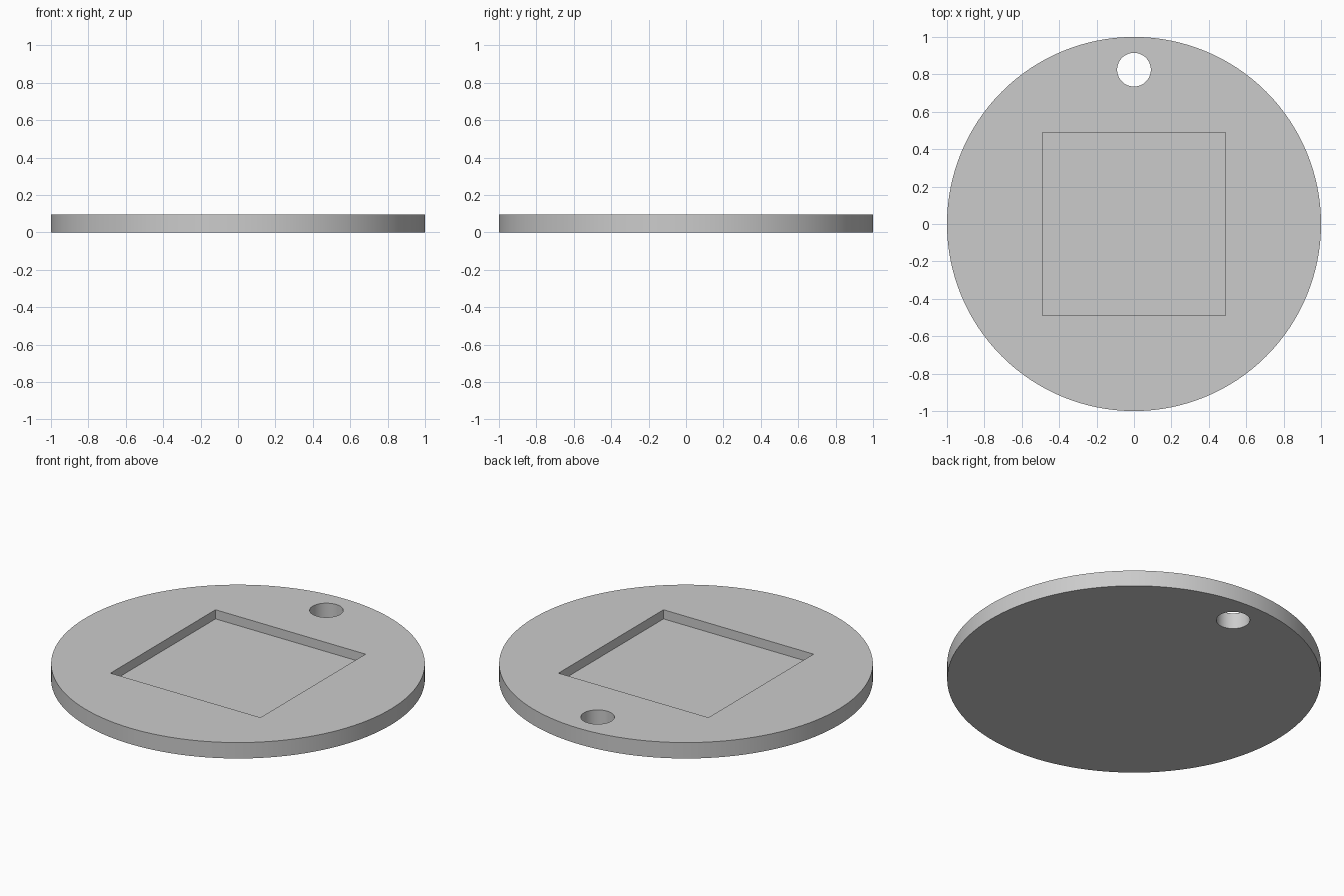
import bpy
import math

default = bpy.data.objects.get("Cube")
if default:
    bpy.data.objects.remove(default, do_unlink=True)

THICKNESS = 0.094
POCKET_FLOOR = 0.04
POCKET_SIDE = 0.98
HOLE_Y = 0.825
HOLE_RADIUS = 0.09

grey = bpy.data.materials.new("light grey")
grey.use_nodes = True
colour = (0.6, 0.6, 0.6, 1)
grey.diffuse_color = colour
grey.node_tree.nodes["Principled BSDF"].inputs["Base Color"].default_value = colour


def cylinder(name, radius, depth, sides, location):
    bpy.ops.mesh.primitive_cylinder_add(
        vertices=sides, radius=radius, depth=depth, location=location)
    obj = bpy.context.object
    obj.name = name
    obj.data.materials.append(grey)
    return obj


def cut(target, cutter):
    """Subtract the cutter from the target, then discard the cutter."""
    cutter.hide_render = True
    mod = target.modifiers.new("cut", 'BOOLEAN')
    mod.operation = 'DIFFERENCE'
    mod.solver = 'EXACT'
    mod.object = cutter
    bpy.context.view_layer.objects.active = target
    bpy.ops.object.modifier_apply(modifier=mod.name)
    bpy.data.objects.remove(cutter, do_unlink=True)


# Round tag body
disc = cylinder("round_tag", 1, THICKNESS, 128, (0, 0, THICKNESS / 2))

# Hanging hole, right through the tag
cut(disc, cylinder("hole_cutter", HOLE_RADIUS, 1, 64, (0, HOLE_Y, 0)))

# Square pocket, open at the top
bpy.ops.mesh.primitive_cube_add(size=1, location=(0, 0, POCKET_FLOOR + 0.5))
pocket = bpy.context.object
pocket.name = "pocket_cutter"
pocket.scale = (POCKET_SIDE, POCKET_SIDE, 1)
pocket.data.materials.append(grey)
cut(disc, pocket)

# Smooth round walls with sharp rims
bpy.ops.object.select_all(action='DESELECT')
disc.select_set(True)
bpy.context.view_layer.objects.active = disc
bpy.ops.object.shade_smooth_by_angle(angle=math.radians(30))
